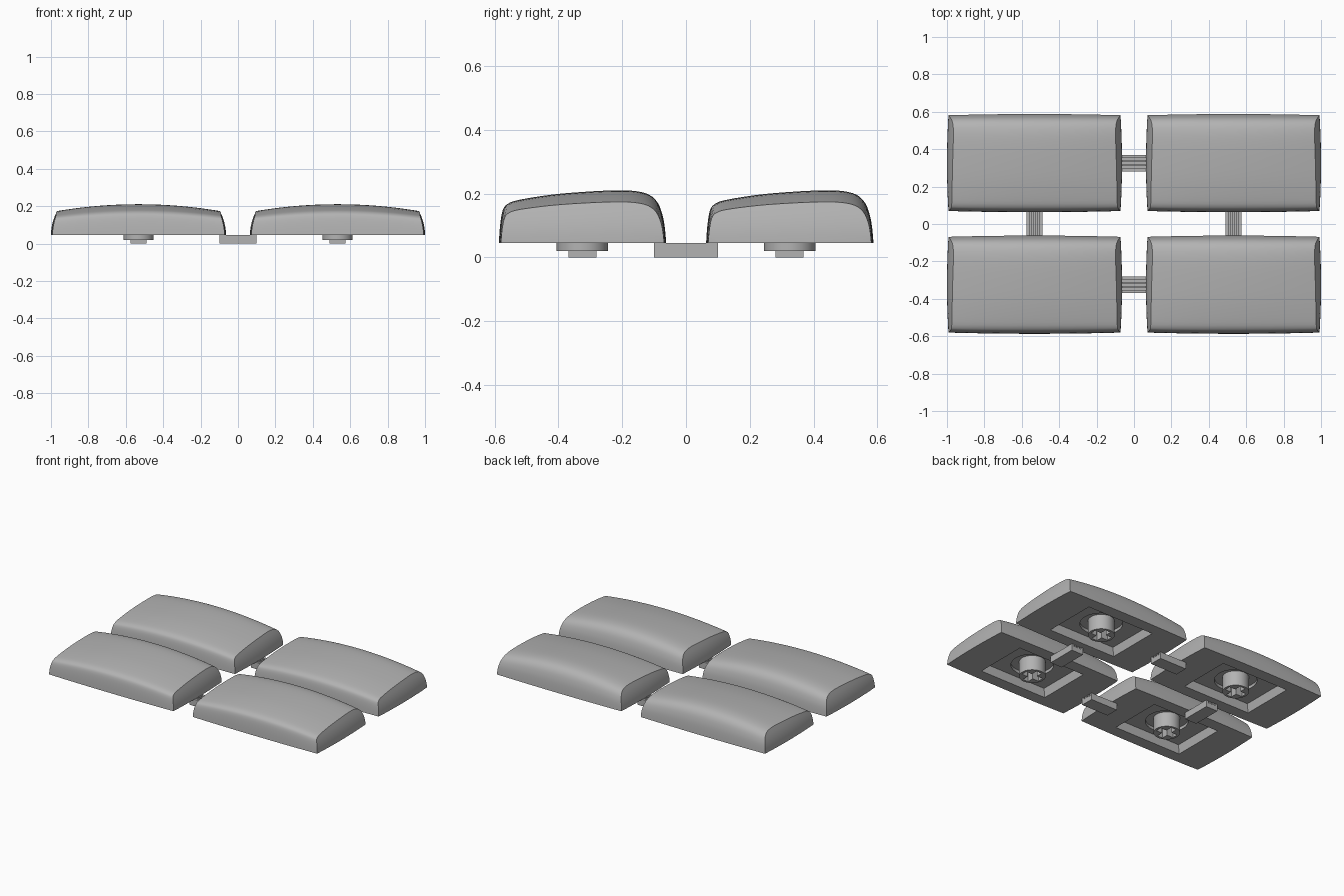
import bpy, bmesh
from mathutils import Matrix, Vector

if "Cube" in bpy.data.objects:
    bpy.data.objects.remove(bpy.data.objects["Cube"])

grey = bpy.data.materials.new("plain_grey")
grey.use_nodes = True
COLOUR = (0.45, 0.45, 0.45, 1)
grey.diffuse_color = COLOUR
grey.node_tree.nodes["Principled BSDF"].inputs["Base Color"].default_value = COLOUR

BASE = 0.045          # underside height of the caps
CX, CY = 0.532, 0.325  # cap centre spacing


def make(name, bm):
    bmesh.ops.remove_doubles(bm, verts=bm.verts, dist=1e-5)
    bmesh.ops.recalc_face_normals(bm, faces=bm.faces)
    mesh = bpy.data.meshes.new(name)
    bm.to_mesh(mesh)
    bm.free()
    mesh.materials.append(grey)
    ob = bpy.data.objects.new(name, mesh)
    bpy.context.collection.objects.link(ob)
    return ob


def add_box(bm, size, z0, z1, taper=1.0):
    verts = bmesh.ops.create_cube(bm, size=1)["verts"]
    for v in verts:
        k = taper if v.co.z > 0 else 1
        v.co = (v.co.x * size[0] * k, v.co.y * size[1] * k, z1 if v.co.z > 0 else z0)
    return verts


def add_cylinder(bm, radius, z0, z1, sides=40):
    bmesh.ops.create_cone(bm, cap_ends=True, segments=sides, radius1=radius, radius2=radius,
                          depth=z1 - z0, matrix=Matrix.Translation((0, 0, (z0 + z1) / 2)))


def activate(ob):
    bpy.ops.object.select_all(action="DESELECT")
    ob.select_set(True)
    bpy.context.view_layer.objects.active = ob


def cut(ob, cutter):
    activate(ob)
    mod = ob.modifiers.new("cut", "BOOLEAN")
    mod.operation, mod.solver, mod.object = "DIFFERENCE", "EXACT", cutter
    bpy.ops.object.modifier_apply(modifier=mod.name)
    bpy.data.objects.remove(cutter)


def smooth(ob):
    activate(ob)
    bpy.ops.object.shade_smooth_by_angle(angle=0.55)


def spline(points, steps):
    pts = [Vector(p) for p in points]
    out = []
    for i in range(len(pts) - 1):
        a, b = pts[max(i - 1, 0)], pts[i]
        c, d = pts[i + 1], pts[min(i + 2, len(pts) - 1)]
        for s in range(steps):
            t = s / steps
            out.append(0.5 * (2 * b + (c - a) * t + (2 * a - 5 * b + 4 * c - d) * t ** 2
                              + (3 * b - a - 3 * c + d) * t ** 3))
    return out + [pts[-1]]


# Cap side profile, from the front base over the top to the back base
profile = spline([(-.262, BASE), (-.258, .1), (-.25, .147), (-.235, .167), (-.2, .18),
                  (-.1, .196), (0, .205), (.1, .21), (.165, .208), (.21, .196),
                  (.237, .17), (.252, .13), (.259, .09), (.263, BASE)], 3)


def cap_point(u, y, z):
    """Profile point moved across the cap, u running from -1 to 1."""
    h = z - BASE
    half = .468 - .008 * (y / .26) ** 2 - .02 * (h / .13) ** 2
    return (u * half, y * (1 - .025 * u * u), BASE + h * (1 - .22 * u * u))


def build_cap():
    bm = bmesh.new()

    def skin(rows):
        grid = [[bm.verts.new(p) for p in row] for row in rows]
        for r, s in zip(grid, grid[1:]):
            for i in range(len(r) - 1):
                bm.faces.new((r[i], r[i + 1], s[i + 1], s[i]))

    # Domed top with front and back walls
    n = 24
    skin([[cap_point(2 * k / n - 1, *p) for p in profile] for k in range(n + 1)])
    # Bulged end walls
    for u in (-1, 1):
        skin([[cap_point(u, y, BASE + (z - BASE) * k / 5) for y, z in profile] for k in range(6)])
    bmesh.ops.remove_doubles(bm, verts=bm.verts, dist=1e-5)
    bmesh.ops.dissolve_degenerate(bm, edges=bm.edges, dist=1e-5)
    # Flat underside
    bmesh.ops.holes_fill(bm, edges=[e for e in bm.edges if e.is_boundary], sides=0)
    cap = make("cap", bm)

    # Hollow underside with a round pocket about the stem
    bm = bmesh.new()
    add_box(bm, (.51, .37), BASE - .02, .1, taper=.93)
    cut(cap, make("hollow_cutter", bm))
    bm = bmesh.new()
    add_cylinder(bm, .13, .08, .12)
    cut(cap, make("pocket_cutter", bm))
    smooth(cap)
    return cap


def build_stem():
    bm = bmesh.new()
    add_cylinder(bm, .081, .02, .13)
    stem = make("stem", bm)
    # Cross-shaped socket
    for size in ((.13, .04), (.04, .13)):
        bm = bmesh.new()
        add_box(bm, size, 0, .1)
        cut(stem, make("socket_cutter", bm))
    smooth(stem)
    return stem


def build_bar():
    """Linking strip with shallow grooves along its top."""
    bm = bmesh.new()
    width, groove = .088, .012
    outline = [(-width / 2, 0), (width / 2, 0), (width / 2, BASE)]
    for c in (.022, 0, -.022):
        a, b = c + groove / 2, c - groove / 2
        outline += [(a, BASE), (a, BASE - .012), (b, BASE - .012), (b, BASE)]
    outline.append((-width / 2, BASE))
    face = bm.faces.new([bm.verts.new((-.1, y, z)) for y, z in outline])
    ext = bmesh.ops.extrude_face_region(bm, geom=[face])["geom"]
    bmesh.ops.translate(bm, vec=(.2, 0, 0),
                        verts=[v for v in ext if isinstance(v, bmesh.types.BMVert)])
    return make("link_bar", bm)


def place(source, name, x, y, turn=0):
    ob = source.copy()
    ob.name = name
    ob.location = (x, y, 0)
    ob.rotation_euler.z = turn
    bpy.context.collection.objects.link(ob)


cap, stem, bar = build_cap(), build_stem(), build_bar()
for sx, side in ((-1, "right"), (1, "left")):
    for sy, end in ((-1, "front"), (1, "back")):
        place(cap, f"{end}_{side}_cap", sx * CX, sy * CY)
        place(stem, f"{end}_{side}_stem", sx * CX, sy * CY)
    place(bar, f"{side}_link_bar", sx * CX, 0, 1.5708)
for sy, end in ((-1, "front"), (1, "back")):
    place(bar, f"{end}_link_bar", 0, sy * CY)
for ob in (cap, stem, bar):
    bpy.data.objects.remove(ob)
